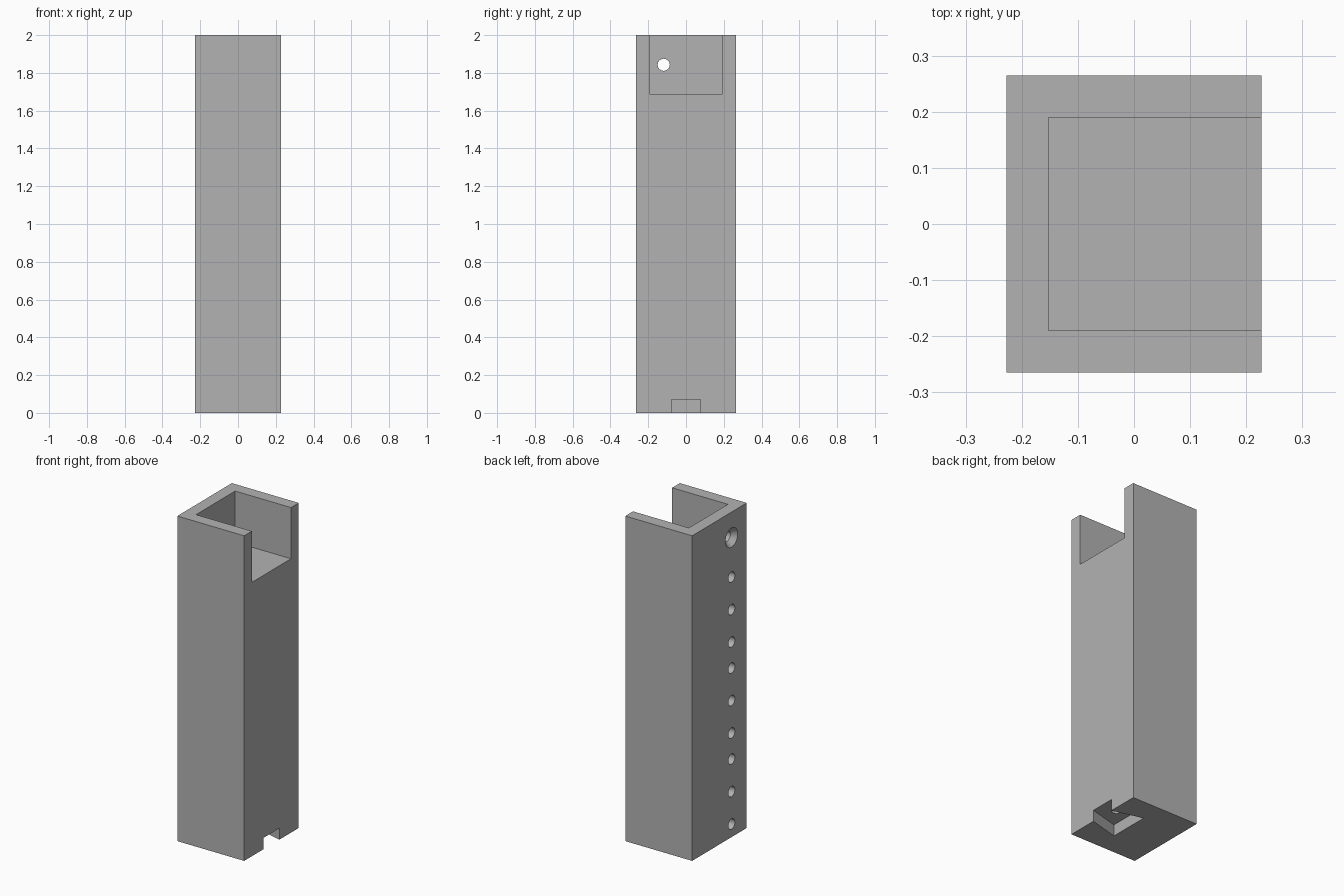
import bpy
import bmesh
import math
from mathutils import Matrix, Vector

cube = bpy.data.objects.get("Cube")
if cube:
    bpy.data.objects.remove(cube, do_unlink=True)

W, D, H = 0.455, 0.53, 2.0      # overall block size
WALL = 0.075                    # wall around the top pocket
HOLE_Y, HOLE_R = -0.118, 0.032  # row of holes in the -x side

grey = bpy.data.materials.new("plain grey")
grey.use_nodes = True
color = (0.45, 0.45, 0.45, 1)
grey.diffuse_color = color
grey.node_tree.nodes["Principled BSDF"].inputs["Base Color"].default_value = color


def finish(name, bm):
    bmesh.ops.recalc_face_normals(bm, faces=bm.faces)
    mesh = bpy.data.meshes.new(name)
    bm.to_mesh(mesh)
    bm.free()
    mesh.materials.append(grey)
    obj = bpy.data.objects.new(name, mesh)
    bpy.context.collection.objects.link(obj)
    return obj


def prism(name, outline, z0, z1):
    """Extrude a plan outline from z0 up to z1."""
    bm = bmesh.new()
    face = bm.faces.new([bm.verts.new((x, y, z0)) for x, y in outline])
    new = bmesh.ops.extrude_face_region(bm, geom=[face])["geom"]
    verts = [v for v in new if isinstance(v, bmesh.types.BMVert)]
    bmesh.ops.translate(bm, verts=verts, vec=(0, 0, z1 - z0))
    return finish(name, bm)


def box(name, x0, x1, half_y, z0, z1):
    return prism(name, [(x0, -half_y), (x1, -half_y), (x1, half_y), (x0, half_y)], z0, z1)


def drill(name, start, end, r0, r1):
    """Round or conical cutter between two points."""
    start, end = Vector(start), Vector(end)
    axis = end - start
    matrix = Matrix.Translation((start + end) / 2) @ axis.to_track_quat("Z", "Y").to_matrix().to_4x4()
    bm = bmesh.new()
    bmesh.ops.create_cone(bm, cap_ends=True, segments=32, radius1=r0, radius2=r1,
                          depth=axis.length, matrix=matrix)
    return finish(name, bm)


def cut(target, cutter):
    mod = target.modifiers.new("cut", "BOOLEAN")
    mod.operation = "DIFFERENCE"
    mod.solver = "EXACT"
    mod.object = cutter
    bpy.context.view_layer.objects.active = target
    bpy.ops.object.modifier_apply(modifier=mod.name)
    bpy.data.objects.remove(cutter, do_unlink=True)


# Main block
post = box("post", -W / 2, W / 2, D / 2, 0, H)

# Pocket in the top, open to +x
cut(post, box("pocket_cutter", -W / 2 + WALL, W, D / 2 - WALL, 1.685, H + 0.1))

# Dovetail slot under the base, narrow at its +x mouth
mouth, inner, depth = 0.077, 0.127, 0.19
back, front = W / 2 - depth, W / 2 + 0.02
lip = mouth - 0.02 * (inner - mouth) / depth
cut(post, prism("slot_cutter", [(back, -inner), (front, -lip), (front, lip), (back, inner)],
                -0.05, 0.07))

# Small hole in the slot ceiling
cut(post, drill("ceiling_hole_cutter", (0.127, 0, 0.03), (0.127, 0, 0.17), 0.028, 0.028))

# Row of blind holes in groups of three
side = -W / 2
for group in range(3):
    for i in range(3):
        z = 0.08 + 0.56 * group - 0 + 0.2 * i if group < 1 else 0.08 + 0.56 * group + 0.2 * i
        cut(post, drill("row_hole_cutter", (side - 0.05, HOLE_Y, z), (side + 0.11, HOLE_Y, z),
                        HOLE_R, HOLE_R))

# Countersunk screw hole through the pocket wall
z = 1.843
cut(post, drill("screw_cutter", (side - 0.05, HOLE_Y, z), (side + 0.12, HOLE_Y, z), HOLE_R, HOLE_R))
cut(post, drill("countersink_cutter", (side - 0.01, HOLE_Y, z), (side + 0.032, HOLE_Y, z),
                0.068, HOLE_R - 0.001))

# Smooth hole walls, crisp edges
bpy.ops.object.select_all(action="DESELECT")
post.select_set(True)
bpy.context.view_layer.objects.active = post
bpy.ops.object.shade_smooth_by_angle(angle=math.radians(30))
